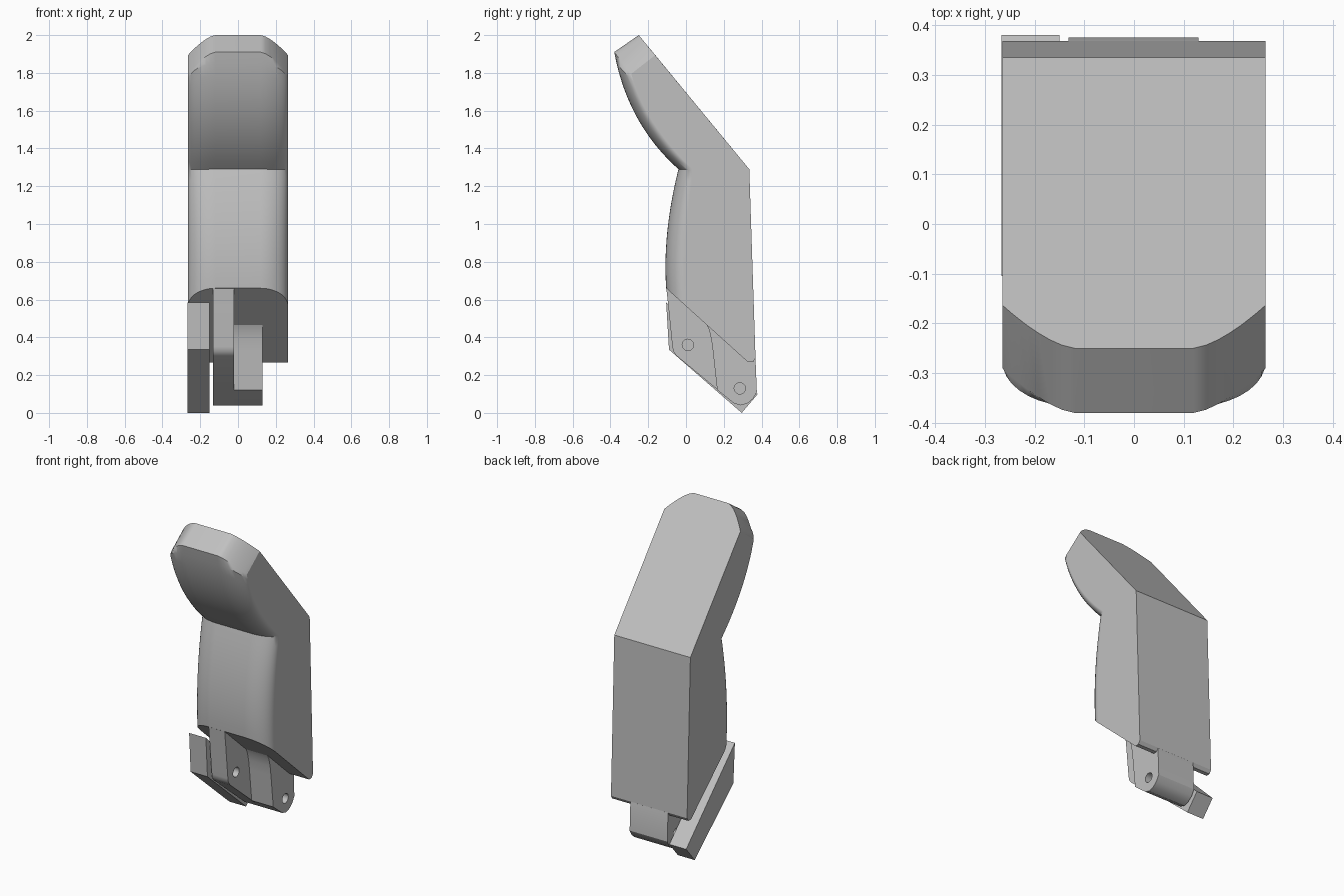
import bpy, bmesh, math
from mathutils import Vector

old = bpy.data.objects.get("Cube")
if old:
    bpy.data.objects.remove(old)

grey = bpy.data.materials.new("plain grey")
grey.use_nodes = True
GREY = (0.53, 0.53, 0.53, 1)
grey.diffuse_color = GREY
grey.node_tree.nodes["Principled BSDF"].inputs["Base Color"].default_value = GREY


def loft(name, sections):
    """Bridge equal (y, z) outlines placed at x stations and cap both ends."""
    bm = bmesh.new()
    rings = [[bm.verts.new((x, p[0], p[1])) for p in pts] for x, pts in sections]
    n = len(rings[0])
    for a, b in zip(rings, rings[1:]):
        for i in range(n):
            j = (i + 1) % n
            bm.faces.new((a[i], a[j], b[j], b[i]))
    bm.faces.new(rings[0])
    bm.faces.new(rings[-1][::-1])
    bmesh.ops.recalc_face_normals(bm, faces=bm.faces)
    mesh = bpy.data.meshes.new(name)
    bm.to_mesh(mesh)
    bm.free()
    ob = bpy.data.objects.new(name, mesh)
    bpy.context.collection.objects.link(ob)
    mesh.materials.append(grey)
    return ob


def activate(ob):
    bpy.ops.object.select_all(action="DESELECT")
    ob.select_set(True)
    bpy.context.view_layer.objects.active = ob


def finish(ob):
    activate(ob)
    bpy.ops.object.shade_smooth_by_angle(angle=math.radians(30))
    mod = ob.modifiers.new("Weighted normals", "WEIGHTED_NORMAL")
    mod.keep_sharp = True


def drill(ob, y, z, radius=0.03):
    """Cut a round pin hole along x."""
    ring = [(y + radius * math.cos(k * math.tau / 24),
             z + radius * math.sin(k * math.tau / 24)) for k in range(24)]
    cutter = loft("hole_cutter", [(-0.4, ring), (0.4, ring)])
    cutter.hide_render = True
    mod = ob.modifiers.new("Hole", "BOOLEAN")
    mod.operation = "DIFFERENCE"
    mod.solver = "EXACT"
    mod.object = cutter
    activate(ob)
    bpy.ops.object.modifier_apply(modifier=mod.name)
    bpy.data.objects.remove(cutter)


def curve(a, b, c, steps=12):
    """Quadratic curve through a and c, pulled towards b."""
    a, b, c = Vector(a), Vector(b), Vector(c)
    ts = [i / steps for i in range(steps + 1)]
    return [a * (1 - t) ** 2 + b * 2 * t * (1 - t) + c * t * t for t in ts]


# Bent body: front curves on the centre line and at the sides
centre = (curve((-.38, 1.91), (-.31, 1.53), (-.04, 1.29))
          + curve((-.04, 1.29), (-.125, .95), (-.105, .66))[1:])
side = (curve((-.29, 1.795), (-.215, 1.53), (.04, 1.285))
        + curve((.04, 1.285), (-.02, .95), (0, .565))[1:])
heel = [(.31, .285), (.33, .268), (.355, .269), (.368, .29), (.335, 1.29)]
tip_centre, tip_side = Vector((-.25, 2.0)), Vector((-.163, 1.894))

half = []
for k in range(10):
    a = math.radians(10 * k)
    round_w, tip_w = 1 - math.cos(a), math.sin(a) ** 1.5
    front = [p.lerp(q, round_w) for p, q in zip(centre, side)]
    front[0] = centre[0].lerp(side[0], tip_w)
    half.append((0.12 + 0.145 * math.sin(a),
                 front + heel + [tip_centre.lerp(tip_side, tip_w)]))
body = loft("bent_body", [(-x, pts) for x, pts in reversed(half)] + half)
finish(body)

# Hinge tongue: a long bar beside a shorter block sharing the rounded end
rounded_end = [(.255, .05), (.29, .04), (.325, .05), (.355, .075), (.375, .11),
               (.367, .31), (.30, .5)]
bar = loft("hinge_bar", [(x, [(-.104, .66), (-.093, .56), (-.072, .35), (-.067, .325),
                              (-.05, .302)] + rounded_end + [(.0, .72)])
                         for x in (-.132, -.02)])
block = loft("hinge_block", [(x, [(.105, .475), (.122, .44), (.134, .39), (.142, .33),
                                  (.165, .122)] + rounded_end + [(.15, .55)])
                             for x in (-.02, .13)])
drill(bar, .01, .36)
for part in (bar, block):
    drill(part, .285, .13)
    finish(part)

# Separate slanted side plate
plate = loft("side_plate", [(x, [(-.105, .585), (-.09, .335), (.295, 0), (.38, .1)])
                            for x in (-.267, -.15)])
finish(plate)
